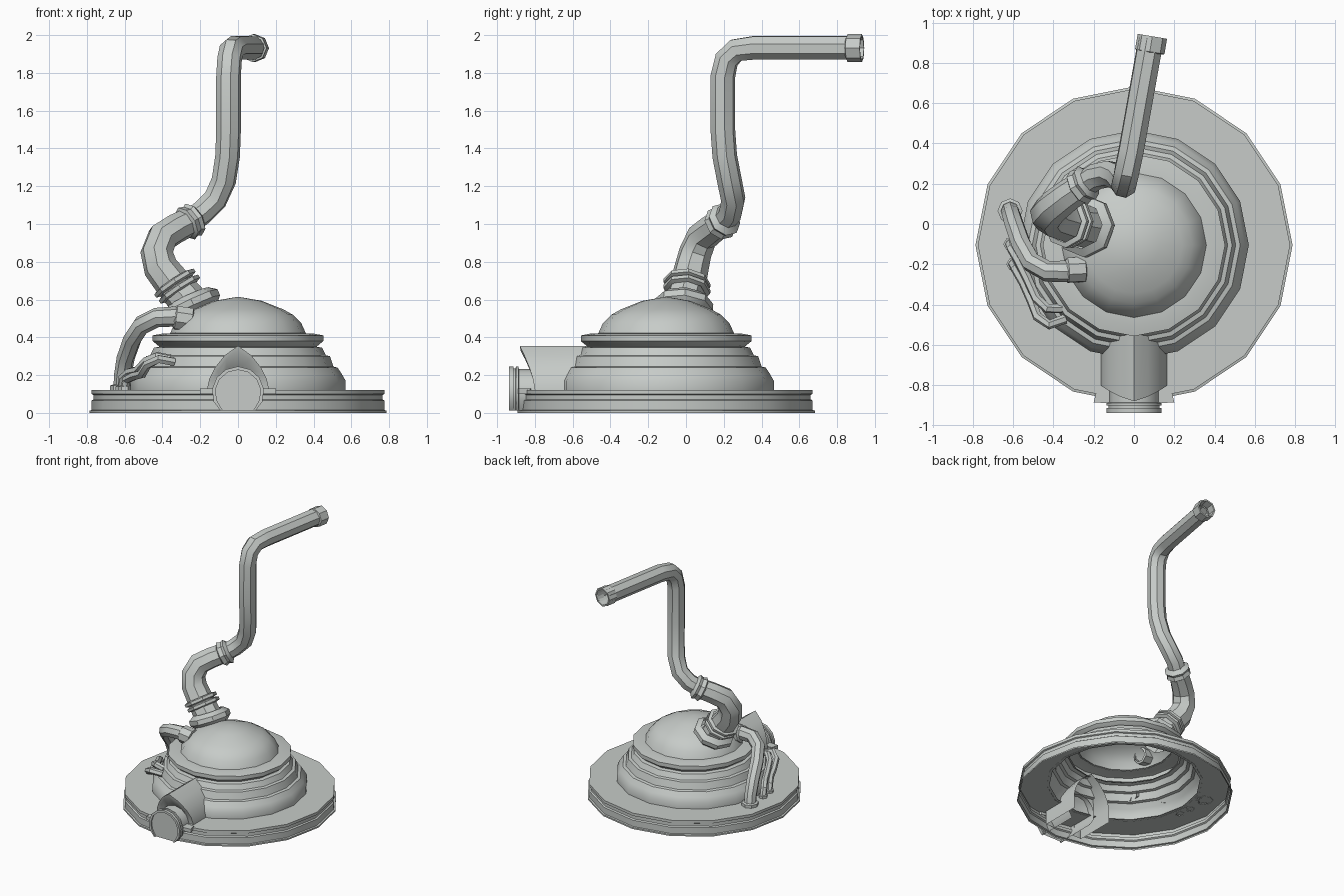
import bpy, bmesh, math
from mathutils import Vector

cube = bpy.data.objects.get("Cube")
if cube:
    bpy.data.objects.remove(cube, do_unlink=True)

metal = bpy.data.materials.new("pale_grey_metal")
metal.use_nodes = True
GREY = (0.57, 0.60, 0.58, 1)
metal.diffuse_color = GREY
metal.node_tree.nodes["Principled BSDF"].inputs["Base Color"].default_value = GREY

CENTRE = Vector((0, -0.105, 0))
UP = Vector((0, 0, 1))


def loft(name, rings, closed=True, cap_end=False, angle=35):
    """Skin a list of equally long point rings."""
    bm = bmesh.new()
    loops = [[bm.verts.new(p) for p in ring] for ring in rings]
    n = len(loops[0])
    for a, b in zip(loops, loops[1:]):
        for i in range(n if closed else n - 1):
            j = (i + 1) % n
            bm.faces.new((a[i], a[j], b[j], b[i]))
    if cap_end:
        bm.faces.new(loops[-1])
    bmesh.ops.remove_doubles(bm, verts=bm.verts, dist=0.0005)
    bmesh.ops.recalc_face_normals(bm, faces=bm.faces)
    mesh = bpy.data.meshes.new(name)
    bm.to_mesh(mesh)
    bm.free()
    mesh.materials.append(metal)
    obj = bpy.data.objects.new(name, mesh)
    bpy.context.collection.objects.link(obj)
    bpy.ops.object.select_all(action='DESELECT')
    obj.select_set(True)
    bpy.context.view_layer.objects.active = obj
    bpy.ops.object.shade_smooth_by_angle(angle=math.radians(angle))
    return obj


def circle(c, u, v, r, sides):
    steps = [math.tau * i / sides for i in range(sides)]
    return [c + (u * math.cos(t) + v * math.sin(t)) * r for t in steps]


def lathe(name, centre, axis, profile, sides=8):
    """Revolve (radius, offset) pairs about an axis."""
    d = Vector(axis).normalized()
    u = (Vector((1, 0, 0)) - d * d.x).normalized()
    v = d.cross(u)
    c = Vector(centre)
    return loft(name, [circle(c + d * h, u, v, r, sides) for r, h in profile])


def tube(name, path, r0, r1=None, sides=8):
    """Sweep a circle along a path with a twist-free frame."""
    pts = [Vector(p) for p in path]
    r1 = r1 or r0
    u, rings = None, []
    last = len(pts) - 1
    for i, p in enumerate(pts):
        before, after = pts[max(i - 1, 0)], pts[min(i + 1, last)]
        t = ((p - before).normalized() + (after - p).normalized()).normalized()
        u = u or t.orthogonal()
        u = (u - t * u.dot(t)).normalized()
        rings.append(circle(p, u, t.cross(u), r0 + (r1 - r0) * i / last, sides))
    return loft(name, rings)


# Wide base plate with grooved rim, open underneath
lathe("base_plate", CENTRE, UP, [
    (.787, 0), (.787, .012), (.775, .015), (.775, .065), (.765, .072),
    (.765, .095), (.775, .1), (.775, .122), (.55, .122)], 16)

# Stepped body
lathe("stepped_body", CENTRE, UP, [
    (.57, .12), (.57, .17), (.55, .205), (.527, .24), (.505, .245),
    (.487, .3), (.465, .305), (.445, .345), (.41, .352)], 16)

# Clamp ring and dome
lathe("clamp_ring", CENTRE, UP, [
    (.4, .345), (.415, .35), (.452, .38), (.452, .41), (.4, .42), (.35, .422)], 16)
lathe("dome", CENTRE, UP, [
    (.36, .42), (.335, .475), (.29, .52), (.24, .548), (.127, .593), (0, .615)], 16)

# Large elbow pipe rising from the dome
elbow = [(-.2, -.02, .5), (-.27, -.01, .6), (-.34, .01, .68), (-.41, .03, .77),
         (-.43, .05, .85), (-.4, .085, .93), (-.33, .14, .975), (-.25, .195, 1.015)]
tube("elbow_pipe", elbow, .105, .075)
lathe("dome_flange", (-.25, -.01, .59), (-.42, .08, .9), [
    (.12, -.07), (.155, -.035), (.155, 0), (.115, .03)])
for i, k in enumerate((0, .04)):
    lathe(f"elbow_rib_{i + 1}", (-.31 - k * .6, .005, .655 + k * .8), (-.55, .1, .82), [
        (.1, -.018), (.125, -.01), (.125, .01), (.1, .018)])
lathe("elbow_collar", (-.25, .195, 1.015), (.78, .5, .45), [
    (.07, -.045), (.095, -.03), (.085, 0), (.095, .02), (.06, .045)])

# Tall outlet pipe
outlet = [(-.27, .18, 1.0), (-.19, .235, 1.06), (-.12, .25, 1.13), (-.075, .23, 1.23),
          (-.055, .205, 1.36), (-.05, .195, 1.5), (-.05, .195, 1.78), (-.045, .215, 1.87),
          (-.035, .265, 1.92), (-.015, .36, 1.933), (.085, .92, 1.933)]
tube("outlet_pipe", outlet, .066)
lathe("outlet_tip", (.085, .895, 1.931), (.17, 1, 0), [
    (.062, -.045), (.074, -.04), (.074, .037), (.062, .037), (.06, -.03)])

# Side hose from the dome to the base plate
tube("side_hose", [(-.25, -.225, .49), (-.34, -.235, .51), (-.43, -.235, .505),
                   (-.51, -.19, .465), (-.56, -.1, .39), (-.595, 0, .29),
                   (-.61, .05, .2), (-.615, .065, .12)], .055, .045)
lathe("hose_socket", (-.3, -.228, .5), (-1, -.05, .15), [
    (.05, -.06), (.066, -.055), (.066, .03), (.05, .04)])
lathe("hose_foot", (-.615, .065, .12), UP, [(.062, 0), (.062, .025), (.045, .03)])

# Two thin hoses into the stepped body
thin = {
    "thin_hose_back": [(-.615, -.1, .12), (-.61, -.12, .185), (-.575, -.18, .215),
                       (-.53, -.27, .225), (-.485, -.37, .275), (-.43, -.42, .3),
                       (-.36, -.42, .285)],
    "thin_hose_front": [(-.6, -.2, .12), (-.59, -.22, .175), (-.55, -.29, .195),
                        (-.51, -.38, .205), (-.48, -.46, .255), (-.42, -.5, .285),
                        (-.34, -.47, .27)],
}
for name, path in thin.items():
    tube(name, path, .024, sides=6)
    x, y, z = path[0]
    lathe(name + "_foot", (x, y, z), UP, [(.034, 0), (.034, .02), (.024, .024)], 6)

# Pointed hood around the front port
half = [(.165, .01), (.165, .12), (.152, .18), (.122, .24), (.07, .305)]
arch = half + [(0, .355)] + [(-x, z) for x, z in reversed(half)]


def horseshoe(r, y):
    """Round port outline with an open, flat bottom."""
    pts = []
    for i in range(len(arch)):
        t = math.radians(-48 + 276 * i / (len(arch) - 1))
        pts.append(Vector((r * math.cos(t), y, .108 + r * math.sin(t))))
    for p in (pts[0], pts[-1]):
        p.z = .012
    return pts


def lip(z):
    return -.8 - .08 * max(0, (z - .12) / .235) ** 1.5


loft("port_hood", [
    [Vector((x, -.48, z)) for x, z in arch],
    [Vector((x, lip(z), z)) for x, z in arch],
    [Vector((x * .88, lip(z) + .005, .01 + (z - .01) * .92)) for x, z in arch],
    horseshoe(.125, -.8)], closed=False)

# Ribbed port pipe with a blanked end
port = [(.125, -.6), (.125, -.885), (.138, -.888), (.138, -.9), (.128, -.902),
        (.128, -.912), (.138, -.914), (.138, -.937), (.12, -.937), (.12, -.925)]
loft("port_pipe", [horseshoe(r, y) for r, y in port], closed=False, cap_end=True)

# Small mounting tabs either side of the port
for side, s in (("left", 1), ("right", -1)):
    tab = [(.12, -.89), (.2, -.885), (.185, -.825), (.12, -.82)]
    loft("port_tab_" + side, [[Vector((s * x, y, z)) for x, y in tab] for z in (.1, .128)],
         cap_end=True)
